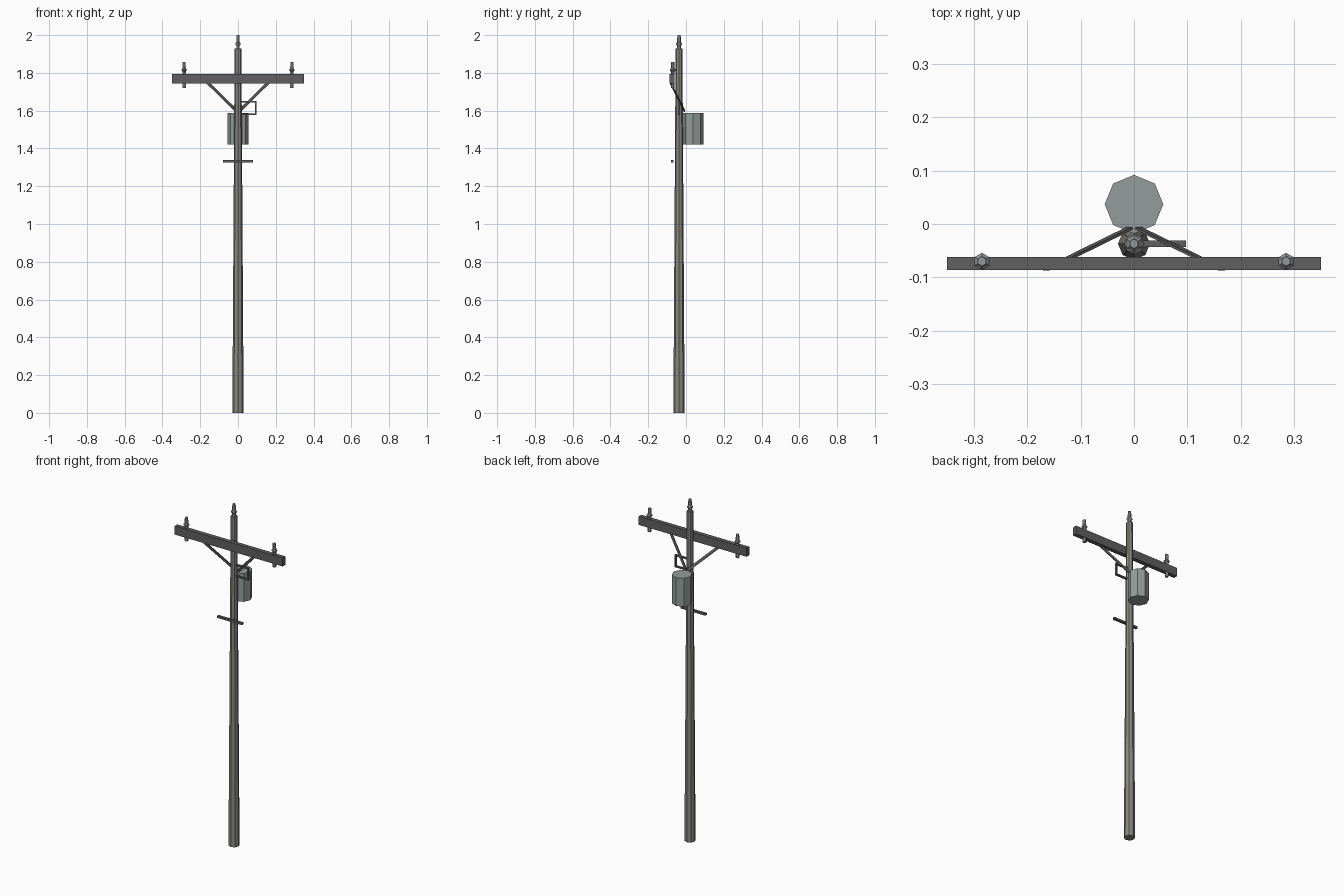
import bpy, bmesh
from math import pi, cos, sin
from mathutils import Vector

if "Cube" in bpy.data.objects:
    bpy.data.objects.remove(bpy.data.objects["Cube"])


def material(name, r, g, b):
    m = bpy.data.materials.new(name)
    m.diffuse_color = (r, g, b, 1)
    m.use_nodes = True
    m.node_tree.nodes["Principled BSDF"].inputs["Base Color"].default_value = m.diffuse_color
    return m


WOOD = material("weathered_wood", 0.25, 0.245, 0.22)
DARK = material("dark_timber", 0.115, 0.115, 0.118)
STEEL = material("painted_steel", 0.29, 0.34, 0.325)
CERAMIC = material("grey_ceramic", 0.29, 0.31, 0.33)


def finish(name, bm, mat):
    bmesh.ops.recalc_face_normals(bm, faces=bm.faces)
    me = bpy.data.meshes.new(name)
    bm.to_mesh(me)
    bm.free()
    me.materials.append(mat)
    ob = bpy.data.objects.new(name, me)
    bpy.context.collection.objects.link(ob)
    return ob


def lathe(name, x, y, profile, sides, mat, phase=0.0):
    """Faceted solid of revolution from (radius, z) pairs."""
    bm = bmesh.new()
    rings = [[bm.verts.new((x + r * cos(phase + 2 * pi * i / sides),
                            y + r * sin(phase + 2 * pi * i / sides), z))
              for i in range(sides)] for r, z in profile]
    for a, b in zip(rings, rings[1:]):
        for i in range(sides):
            j = (i + 1) % sides
            bm.faces.new((a[i], a[j], b[j], b[i]))
    bm.faces.new(rings[0][::-1])
    bm.faces.new(rings[-1])
    return finish(name, bm, mat)


def bar(name, a, b, width, depth, mat):
    """Rectangular bar between two points; depth lies mostly along y."""
    a, b = Vector(a), Vector(b)
    d = (b - a).normalized()
    side = d.cross(Vector((0, 1, 0))).normalized() * width / 2
    out = side.cross(d).normalized() * depth / 2
    bm = bmesh.new()
    ends = [[bm.verts.new(p + s * side + t * out)
             for s, t in ((-1, -1), (1, -1), (1, 1), (-1, 1))] for p in (a, b)]
    for i in range(4):
        j = (i + 1) % 4
        bm.faces.new((ends[0][i], ends[0][j], ends[1][j], ends[1][i]))
    bm.faces.new(ends[0][::-1])
    bm.faces.new(ends[1])
    return finish(name, bm, mat)


PY = -0.037

# Tapered pole
lathe("pole", 0, PY, [(0.030, 0), (0.018, 1.93)], 8, WOOD)

# Transformer can behind the pole
lathe("transformer", 0, 0.037, [(0.055, 1.422), (0.055, 1.588)], 8, STEEL)

# Crossarm and lower rung
bar("crossarm", (-0.35, -0.074, 1.77), (0.35, -0.074, 1.77), 0.05, 0.025, DARK)
bar("lower_rung", (-0.08, -0.072, 1.332), (0.08, -0.072, 1.332), 0.012, 0.014, DARK)

# Insulators and braces, one per side
for side, s in (("left", -1), ("right", 1)):
    lathe("insulator_" + side, s * 0.285, -0.07,
          [(0.010, 1.72), (0.010, 1.743), (0.007, 1.75), (0.007, 1.79), (0.010, 1.797),
           (0.010, 1.806), (0.016, 1.812), (0.016, 1.818), (0.010, 1.824), (0.009, 1.857)],
          6, CERAMIC, pi / 6)
    bar("brace_" + side, (s * 0.165, -0.085, 1.753),
        (s * 0.008, -0.008, 1.598), 0.016, 0.005, DARK)

# Insulator on the pole top
lathe("top_insulator", 0, PY,
      [(0.010, 1.92), (0.010, 1.943), (0.016, 1.951), (0.016, 1.957),
       (0.010, 1.964), (0.009, 2.0)], 6, CERAMIC, pi / 6)

# Side bracket loop
bar("bracket_top", (0.0, PY, 1.646), (0.097, PY, 1.646), 0.008, 0.012, DARK)
bar("bracket_bottom", (0.0, PY, 1.581), (0.097, PY, 1.581), 0.008, 0.012, DARK)
bar("bracket_side", (0.093, PY, 1.585), (0.093, PY, 1.642), 0.008, 0.012, DARK)
